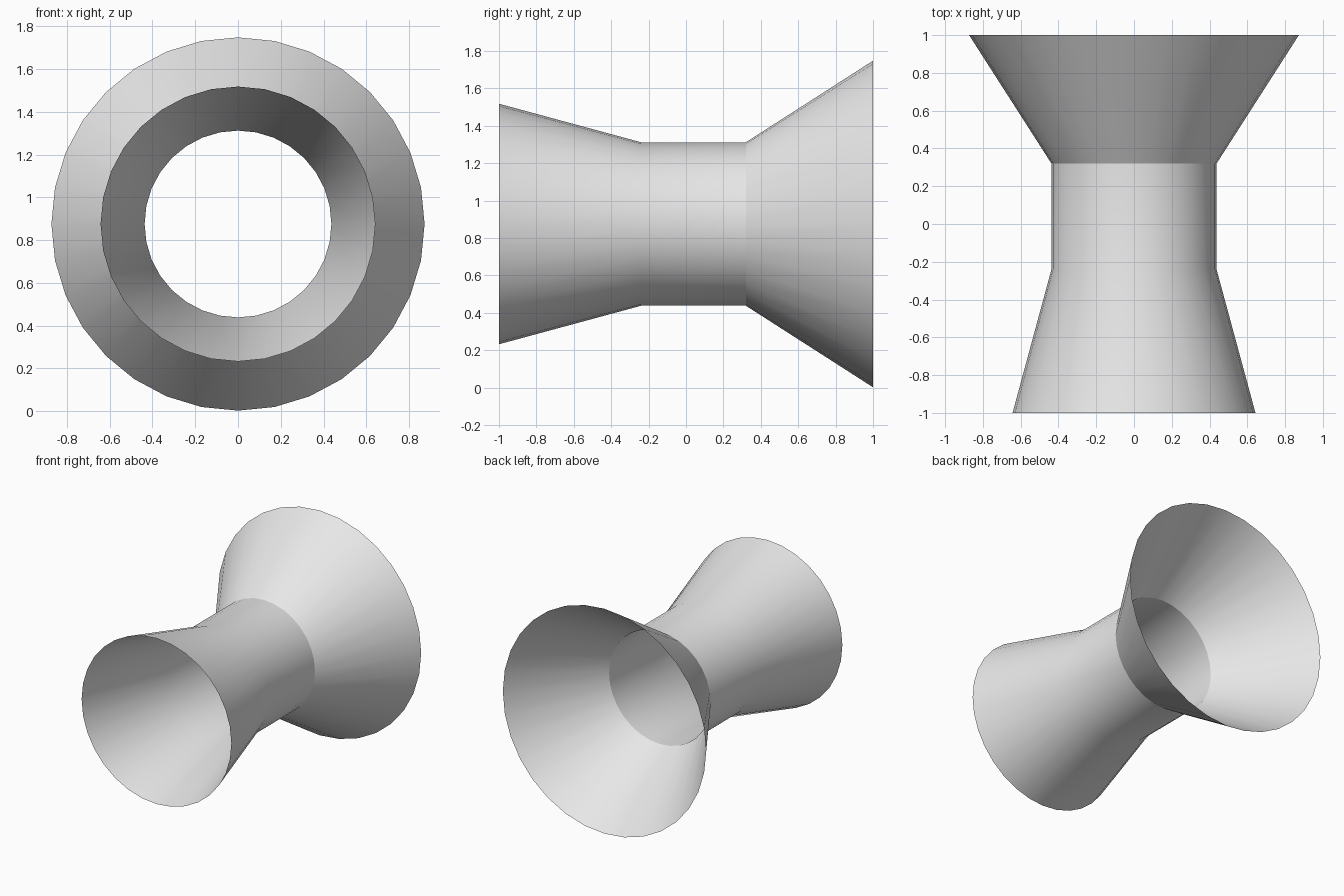
import bpy
import bmesh
import math

cube = bpy.data.objects.get("Cube")
if cube:
    bpy.data.objects.remove(cube, do_unlink=True)

SIDES = 32
AXIS_Z = 0.875

# Plain light grey material
grey = bpy.data.materials.new("light grey")
grey.use_nodes = True
colour = (0.8, 0.8, 0.8, 1)
grey.diffuse_color = colour
grey.node_tree.nodes["Principled BSDF"].inputs["Base Color"].default_value = colour

# Profile along y: front mouth, throat start, throat end, back flare (y, radius)
profile = [(-1, 0.643), (-0.24, 0.437), (0.32, 0.437), (1, 0.873)]

# Open thin-walled tube made of rings bridged together
bm = bmesh.new()
rings = []
for y, radius in profile:
    ring = []
    for i in range(SIDES):
        a = math.tau * i / SIDES
        ring.append(bm.verts.new((radius * math.cos(a), y, AXIS_Z + radius * math.sin(a))))
    rings.append(ring)
for near, far in zip(rings, rings[1:]):
    for i in range(SIDES):
        j = (i + 1) % SIDES
        bm.faces.new((near[i], near[j], far[j], far[i]))
bm.normal_update()
# Make the walls face away from the axis
for face in bm.faces:
    c = face.calc_center_median()
    if face.normal.x * c.x + face.normal.z * (c.z - AXIS_Z) < 0:
        face.normal_flip()

mesh = bpy.data.meshes.new("flared_tube")
bm.to_mesh(mesh)
bm.free()
mesh.materials.append(grey)
tube = bpy.data.objects.new("flared_tube", mesh)
bpy.context.collection.objects.link(tube)

# Smooth around the tube, crisp edge where the back flare starts
bpy.ops.object.select_all(action="DESELECT")
tube.select_set(True)
bpy.context.view_layer.objects.active = tube
bpy.ops.object.shade_smooth_by_angle(angle=math.radians(30))
